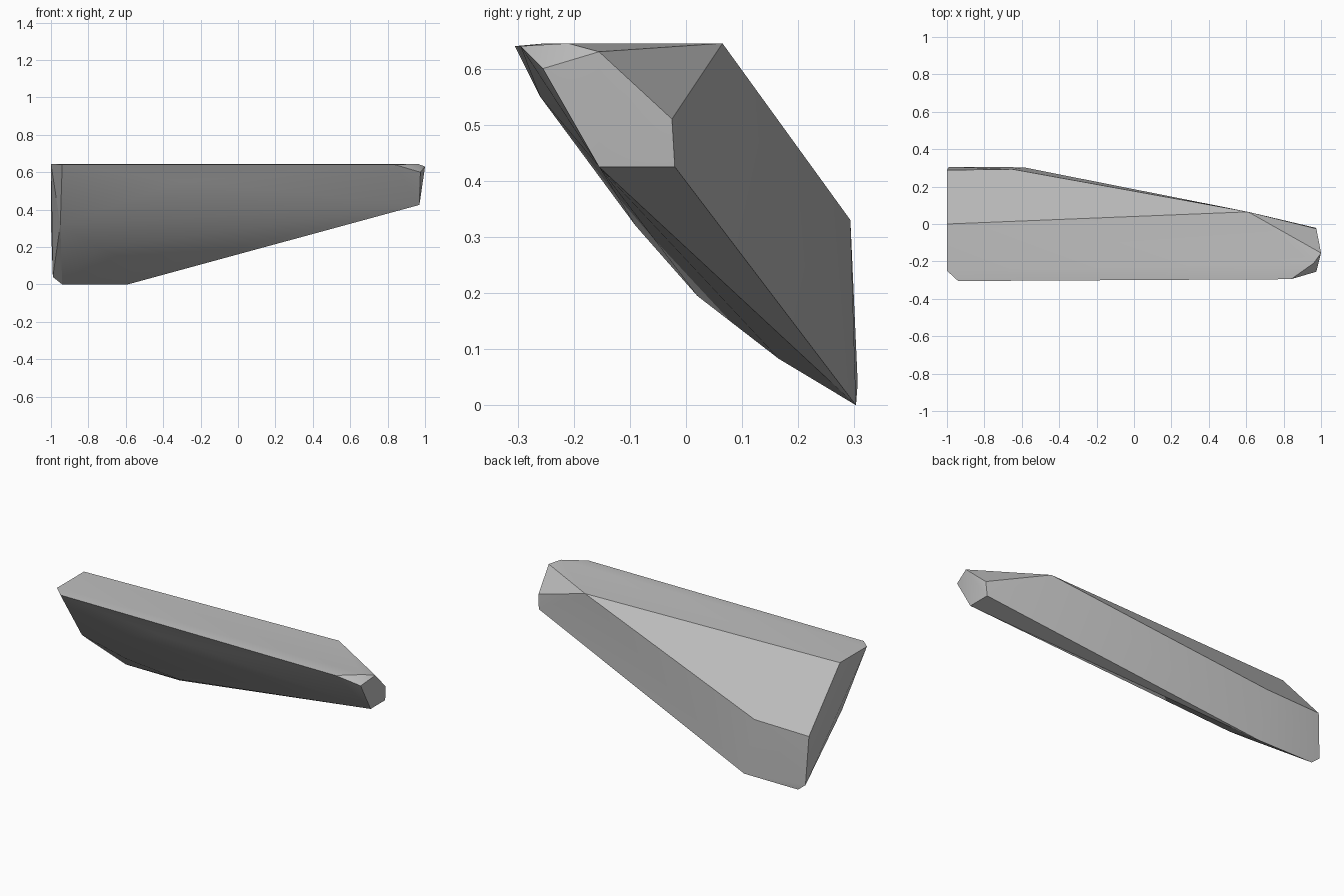
import bpy
import bmesh
import math

# Remove only the default object
default_cube = bpy.data.objects.get("Cube")
if default_cube:
    bpy.data.objects.remove(default_cube, do_unlink=True)


def make_material(name, colour):
    material = bpy.data.materials.new(name)
    material.use_nodes = True
    material.diffuse_color = colour
    shader = material.node_tree.nodes["Principled BSDF"]
    shader.inputs["Base Color"].default_value = colour
    return material


def hull_object(name, outlines, material, smooth_angle):
    """Wrap a faceted solid around several outlines of corner points."""
    mesh = bpy.data.meshes.new(name)
    bm = bmesh.new()
    for outline in outlines:
        for corner in outline:
            bm.verts.new(corner)
    result = bmesh.ops.convex_hull(bm, input=bm.verts[:])
    inside = {g for g in result["geom_interior"] if isinstance(g, bmesh.types.BMVert)}
    bmesh.ops.delete(bm, geom=list(inside), context="VERTS")
    # Merge nearly coplanar triangles into broad flat facets
    bmesh.ops.dissolve_limit(bm, angle_limit=math.radians(2.5),
                             verts=bm.verts[:], edges=bm.edges[:])
    bmesh.ops.recalc_face_normals(bm, faces=bm.faces[:])
    bm.to_mesh(mesh)
    bm.free()
    mesh.materials.append(material)
    obj = bpy.data.objects.new(name, mesh)
    bpy.context.collection.objects.link(obj)
    bpy.ops.object.select_all(action="DESELECT")
    obj.select_set(True)
    bpy.context.view_layer.objects.active = obj
    bpy.ops.object.shade_smooth_by_angle(angle=math.radians(smooth_angle))
    return obj


stone_grey = make_material("stone grey", (0.52, 0.52, 0.52, 1))

# Flat upper face, with its two chipped front corners
top = [(-1, 0, .645), (-1, -.25, .645), (-.94, -.305, .64),
       (.84, -.295, .64), (.96, -.21, .645), (.61, .065, .645)]

# Small chipped end
narrow_end = [(.97, -.155, .425), (.97, -.02, .425), (.975, -.025, .51),
              (1, -.155, .63), (.975, -.255, .6)]

# Steep back wall at the broad end
back = [(-1, .288, .322), (-.65, .293, .33), (-.59, .303, 0),
        (-.94, .303, 0), (-.99, .306, .04)]

# Rounded belly running from the front edge down to the back wall
belly = [(-.3, -.26, .55), (-.94, -.19, .47), (-.95, -.09, .32),
         (-.74, .02, .195), (-.5, .165, .083)]

hull_object("rock_slab", (top, narrow_end, back, belly), stone_grey, 25)
